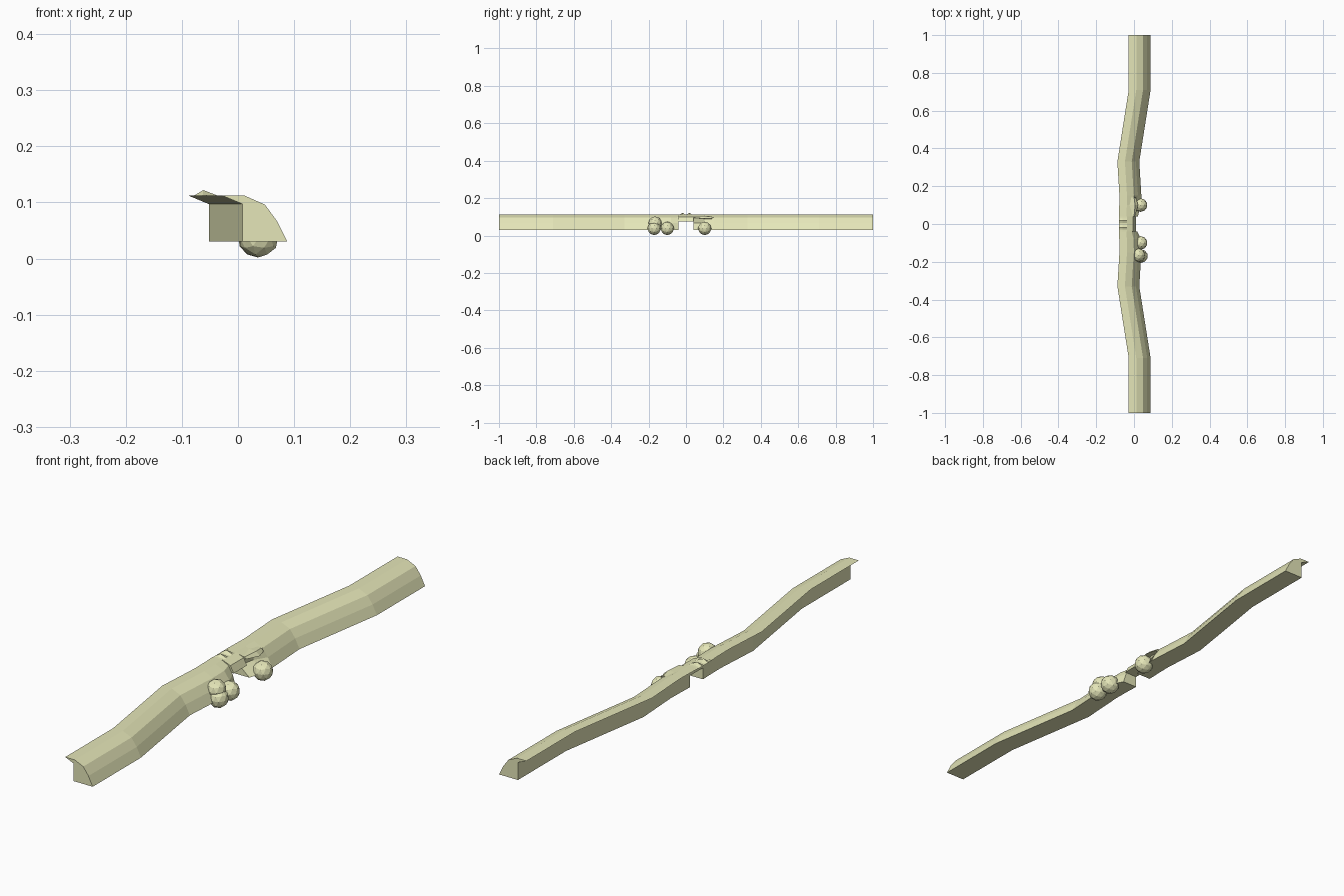
import bpy, bmesh

if "Cube" in bpy.data.objects:
    bpy.data.objects.remove(bpy.data.objects["Cube"])

mat = bpy.data.materials.new("pale_yellow")
mat.diffuse_color = (0.78, 0.79, 0.48, 1)
mat.use_nodes = True
mat.node_tree.nodes["Principled BSDF"].inputs["Base Color"].default_value = mat.diffuse_color

# cross-section: inner wall, lip, rounded top, sloping front
PROFILE = [(0.008, 0.03), (0.008, 0.097), (-0.028, 0.112), (0.012, 0.112),
           (0.048, 0.096), (0.07, 0.066), (0.088, 0.03)]


def finish(name, bm):
    bmesh.ops.recalc_face_normals(bm, faces=bm.faces)
    me = bpy.data.meshes.new(name)
    bm.to_mesh(me)
    bm.free()
    me.materials.append(mat)
    ob = bpy.data.objects.new(name, me)
    bpy.context.collection.objects.link(ob)
    return ob


def loft(name, sections):
    """Skin a list of (y, [(x, z), ...]) sections and cap both ends."""
    bm = bmesh.new()
    rings = [[bm.verts.new((x, y, z)) for x, z in pts] for y, pts in sections]
    n = len(rings[0])
    for a, b in zip(rings, rings[1:]):
        for i in range(n):
            j = (i + 1) % n
            bm.faces.new((a[i], a[j], b[j], b[i]))
    for ring in (rings[0], rings[-1]):
        bm.faces.new(ring)
    return finish(name, bm)


def shifted(dx):
    return [(x + dx, z) for x, z in PROFILE]


PATH = [(1.0, 0), (0.71, 0), (0.33, -0.06), (0.15, -0.049)]

# long wing on the -y side, rounded off towards the gap
near_end = shifted(-0.052)
near_end[4:] = [(-0.012, 0.098), (0.006, 0.068), (0.018, 0.03)]
loft("left_wing", [(-y, shifted(d)) for y, d in PATH]
     + [(-0.08, shifted(-0.05)), (-0.04, near_end)])

# long wing on the +y side, with a notch under its upper lip
notch = shifted(-0.052)
notch[4:] = [(-0.008, 0.104), (-0.022, 0.066), (0.02, 0.03)]
mid = shifted(-0.05)
mid[5] = (-0.005, 0.068)
loft("right_wing", [(y, shifted(d)) for y, d in PATH]
     + [(0.10, mid), (0.04, notch)])

# notch lip
loft("upper_lip", [(0.04, [(-0.03, 0.104), (0.0, 0.104), (0.005, 0.096), (-0.03, 0.09)]),
                   (0.10, [(-0.03, 0.106), (0.006, 0.104), (0.022, 0.09), (-0.03, 0.088)]),
                   (0.14, [(-0.03, 0.104), (0.0, 0.1), (0.01, 0.09), (-0.03, 0.086)])])

# thin bridge with two small ridges
bridge = []
for y, h in [(-0.04, 0.112), (-0.03, 0.113), (-0.018, 0.122), (-0.005, 0.112),
             (0.005, 0.112), (0.018, 0.122), (0.03, 0.113), (0.04, 0.112)]:
    bridge.append((y, [(-0.044, 0.074), (-0.044, 0.097), (-0.08, 0.111),
                       (-0.062, h), (-0.036, 0.112), (-0.004, 0.1), (0.01, 0.074)]))
loft("bridge", bridge)

# cluster of berries
for i, p in enumerate([(0.035, 0.10, 0.038), (0.035, -0.10, 0.038),
                       (0.037, -0.17, 0.038), (0.024, -0.165, 0.066)]):
    bm = bmesh.new()
    bmesh.ops.create_icosphere(bm, subdivisions=2, radius=0.036)
    bmesh.ops.translate(bm, verts=bm.verts, vec=p)
    finish(f"berry_{i + 1}", bm)
